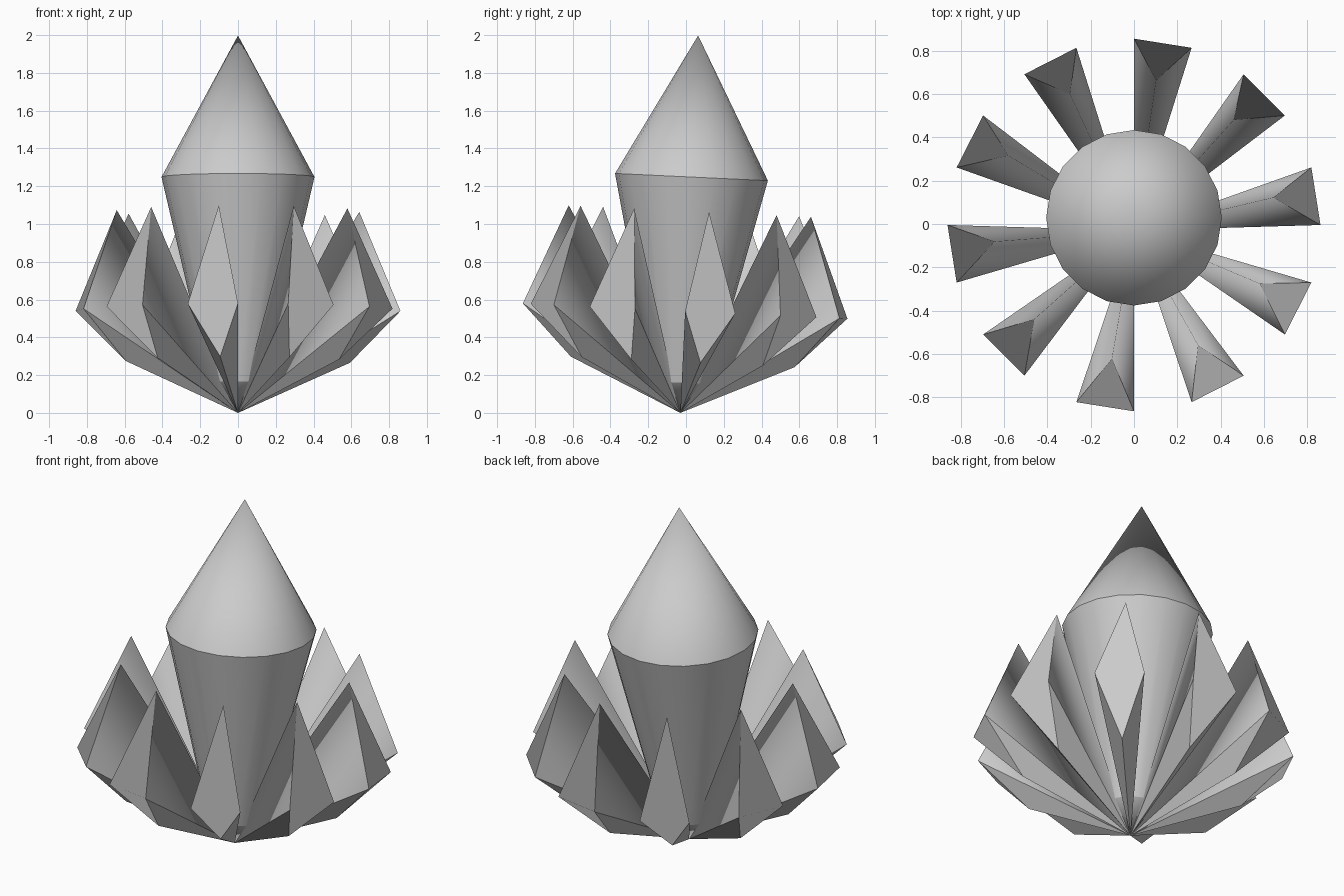
import bpy, math
from mathutils import Matrix, Vector

if "Cube" in bpy.data.objects:
    bpy.data.objects.remove(bpy.data.objects["Cube"])

# whole cluster leans slightly backwards
LEAN = Matrix.Translation((0, -0.03, 0)) @ Matrix.Rotation(math.radians(-2.7), 4, 'X')

stone = bpy.data.materials.new("grey_stone")
stone.diffuse_color = (0.58, 0.58, 0.58, 1)
stone.use_nodes = True
stone.node_tree.nodes["Principled BSDF"].inputs["Base Color"].default_value = stone.diffuse_color


def polar(r, deg, z):
    a = math.radians(deg)
    return LEAN @ Vector((r * math.cos(a), r * math.sin(a), z))


def add_object(name, verts, faces):
    mesh = bpy.data.meshes.new(name)
    mesh.from_pydata(verts, [], faces)
    mesh.materials.append(stone)
    mesh.update()
    obj = bpy.data.objects.new(name, mesh)
    bpy.context.collection.objects.link(obj)
    return obj


# central crystal: 20-sided, pointed at both ends
N = 20
verts = [polar(0, 0, 0), polar(0, 0, 2.0)]
for r, z in ((0.15, 0.16), (0.405, 1.25)):
    verts += [polar(r, 360 / N * i, z) for i in range(N)]
faces = []
for i in range(N):
    j = (i + 1) % N
    lo, lo2, hi, hi2 = 2 + i, 2 + j, 2 + N + i, 2 + N + j
    faces += [(0, lo2, lo), (lo, lo2, hi2, hi), (hi, hi2, 1)]
core = add_object("central_crystal", verts, faces)
bpy.context.view_layer.objects.active = core
core.select_set(True)
bpy.ops.object.shade_smooth_by_angle(angle=math.radians(25))
core.select_set(False)

# ring of ten side crystals: one kite-shaped outer face tapering to the base point
for k in range(10):
    a = 9 + 36 * k
    verts = [polar(0, 0, 0),
             polar(0.65, a, 1.07),       # upper tip
             polar(0.86, a - 9, 0.54),   # side corners
             polar(0.60, a, 0.27),       # lower tip
             polar(0.86, a + 9, 0.54)]
    faces = [(2, 4, 1), (4, 2, 3)]
    faces = [(2, 3, 4, 1)[::-1], (0, 3, 2), (0, 4, 3), (0, 2, 1), (0, 1, 4)]
    faces[0] = (4, 1, 2, 3)
    crystal = add_object(f"side_crystal_{k + 1}", verts, faces)
    # the two inner sides blend over the ridge, the rest stays flat
    for p in crystal.data.polygons:
        p.use_smooth = p.index >= 3
